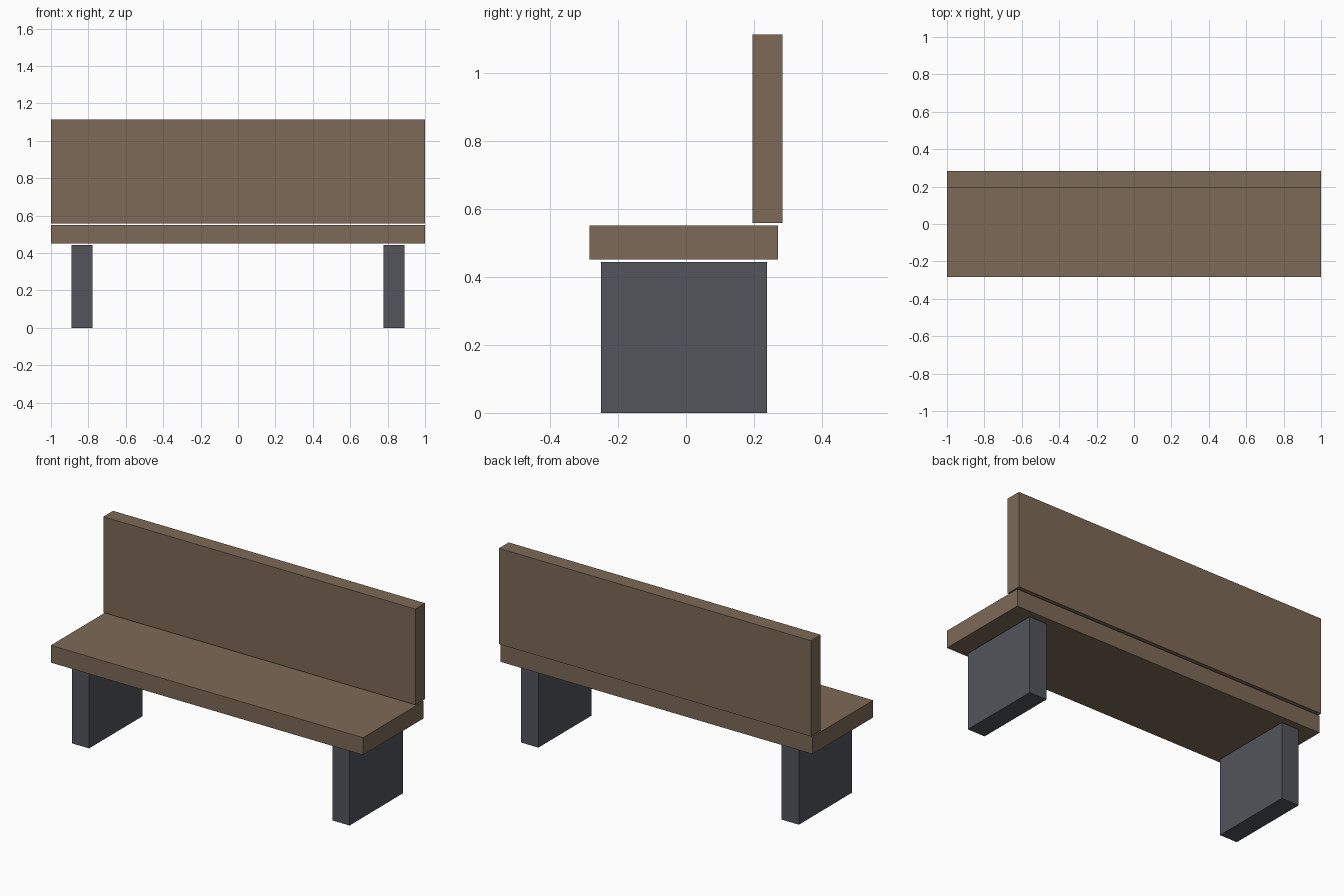
import bpy, bmesh
from mathutils import Vector

if "Cube" in bpy.data.objects:
    bpy.data.objects.remove(bpy.data.objects["Cube"])


def material(name, color):
    mat = bpy.data.materials.new(name)
    mat.diffuse_color = (*color, 1)
    mat.use_nodes = True
    mat.node_tree.nodes["Principled BSDF"].inputs["Base Color"].default_value = mat.diffuse_color
    return mat


def box(name, low, high, mat):
    low, high = Vector(low), Vector(high)
    bm = bmesh.new()
    bmesh.ops.create_cube(bm, size=1)
    bmesh.ops.scale(bm, vec=high - low, verts=bm.verts)
    mesh = bpy.data.meshes.new(name)
    bm.to_mesh(mesh)
    bm.free()
    mesh.materials.append(mat)
    obj = bpy.data.objects.new(name, mesh)
    obj.location = (low + high) / 2
    bpy.context.collection.objects.link(obj)
    return obj


wood = material("wood", (0.205, 0.144, 0.095))
dark_grey = material("dark_grey", (0.084, 0.089, 0.107))

# Seat and backrest planks, separated by a thin gap
box("seat", (-1, -0.284, 0.451), (1, 0.271, 0.551), wood)
box("backrest", (-1, 0.195, 0.558), (1, 0.284, 1.113), wood)

# Slab legs, one near each end
box("left_leg", (-0.89, -0.25, 0), (-0.779, 0.238, 0.444), dark_grey)
box("right_leg", (0.779, -0.25, 0), (0.89, 0.238, 0.444), dark_grey)
